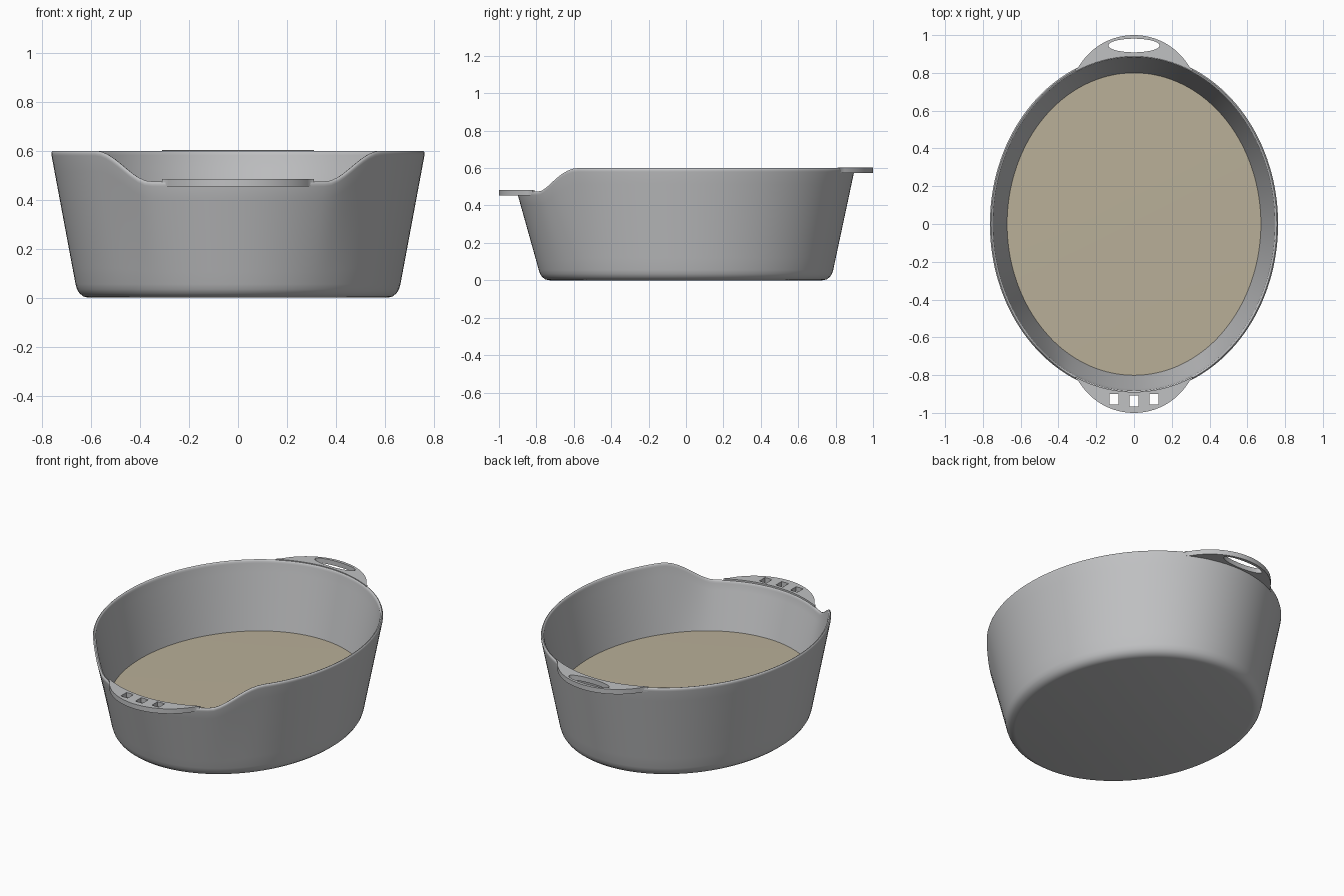
import bpy, bmesh, math

if "Cube" in bpy.data.objects:
    bpy.data.objects.remove(bpy.data.objects["Cube"])

N = 144  # segments around the oval


def material(name, rgb):
    m = bpy.data.materials.new(name)
    m.diffuse_color = (*rgb, 1)
    m.use_nodes = True
    m.node_tree.nodes["Principled BSDF"].inputs["Base Color"].default_value = m.diffuse_color
    return m


grey = material("grey plastic", (0.53, 0.535, 0.545))
sand = material("sand", (0.485, 0.43, 0.315))


def rim_height(x, y):
    """Rim is level, dipping smoothly to a low entry at the front."""
    if y > 0:
        return 0.6
    t = min(1, max(0, (abs(x) - 0.36) / 0.225))
    return 0.475 + 0.125 * t * t * (3 - 2 * t)


def loft(name, rings, mat, cap_start, cap_end, angle):
    """Skin a list of rings; each ring is (rx, ry, height function of angle)."""
    bm = bmesh.new()
    loops = []
    for rx, ry, zf in rings:
        loops.append([bm.verts.new((rx * math.cos(a), ry * math.sin(a), zf(a)))
                      for a in (2 * math.pi * i / N for i in range(N))])
    for lo, hi in zip(loops, loops[1:]):
        for i in range(N):
            j = (i + 1) % N
            bm.faces.new((lo[i], lo[j], hi[j], hi[i]))
    if cap_start:
        bm.faces.new(loops[0][::-1])
    if cap_end:
        bm.faces.new(loops[-1])
    bmesh.ops.recalc_face_normals(bm, faces=bm.faces)
    me = bpy.data.meshes.new(name)
    bm.to_mesh(me)
    bm.free()
    me.materials.append(mat)
    ob = bpy.data.objects.new(name, me)
    bpy.context.collection.objects.link(ob)
    smooth(ob, angle)
    return ob


def smooth(ob, angle):
    bpy.ops.object.select_all(action='DESELECT')
    ob.select_set(True)
    bpy.context.view_layer.objects.active = ob
    bpy.ops.object.shade_smooth_by_angle(angle=math.radians(angle))


def rim(offset):
    return lambda a: rim_height(0.763 * math.cos(a), 0.9 * math.sin(a)) + offset


def flat(z):
    return lambda a: z


def wall(p, q, steps):
    """Rings evenly spaced between ring p and ring q, both included."""
    out = []
    for k in range(steps + 1):
        t = k / steps
        out.append((p[0] + (q[0] - p[0]) * t, p[1] + (q[1] - p[1]) * t,
                    lambda a, t=t: p[2](a) * (1 - t) + q[2](a) * t))
    return out


# Tub: rounded foot, flared outer wall, rounded rim, inner wall
rings = [(0.612, 0.730, flat(0)), (0.632, 0.752, flat(0.005)), (0.648, 0.769, flat(0.018)),
         (0.658, 0.780, flat(0.034))]
rings += wall((0.664, 0.787, flat(0.055)), (0.762, 0.899, rim(-0.020)), 8)
rings += [(0.763, 0.900, rim(-0.011)), (0.761, 0.898, rim(-0.004)), (0.756, 0.893, rim(0)),
          (0.750, 0.887, rim(-0.002)), (0.746, 0.883, rim(-0.008))]
rings += wall((0.7445, 0.8815, rim(-0.018)), (0.666, 0.794, flat(0.17)), 8)
loft("tub", rings, grey, True, True, 40)

# Level sand filling
fill = [(0.673, 0.801, flat(0.2)), (0.40, 0.48, flat(0.203)), (0.10, 0.12, flat(0.204))]
loft("sand_filling", fill, sand, False, True, 40)


def handle(name, side, z, holes):
    """Flat crescent plate with cut-outs; side is +1 back, -1 front."""
    cu = bpy.data.curves.new(name, 'CURVE')
    cu.dimensions = '2D'
    cu.fill_mode = 'BOTH'
    cu.extrude = 0.015
    outer = []
    for k in range(49):
        x = -0.31 + 0.62 * k / 48
        arc = 0.66 + math.sqrt(0.34 ** 2 - x * x)
        edge = 0.898 * math.sqrt(1 - (x / 0.761) ** 2)
        outer.append((x, max(arc, edge)))
    inner = [(x, 0.889 * math.sqrt(1 - (x / 0.752) ** 2)) for x, _ in reversed(outer)]
    for pts in [outer + inner] + holes:
        sp = cu.splines.new('POLY')
        sp.points.add(len(pts) - 1)
        for p, (x, y) in zip(sp.points, pts):
            p.co = (x, y * side, 0, 1)
        sp.use_cyclic_u = True
    cu.materials.append(grey)
    ob = bpy.data.objects.new(name, cu)
    ob.location.z = z
    bpy.context.collection.objects.link(ob)
    bpy.ops.object.select_all(action='DESELECT')
    ob.select_set(True)
    bpy.context.view_layer.objects.active = ob
    bpy.ops.object.convert(target='MESH')
    smooth(bpy.context.view_layer.objects.active, 30)


# Back handle with an oval grip hole
oval = [(0.136 * math.cos(a), 0.945 + 0.036 * math.sin(a))
        for a in (2 * math.pi * i / 48 for i in range(48))]
handle("back_handle", 1, 0.589, [oval])

# Front handle with three small slots
slots = [[(cx + sx * 0.024, cy + sy * 0.028) for sx, sy in ((-1, -1), (1, -1), (1, 1), (-1, 1))]
         for cx, cy in ((-0.106, 0.928), (0, 0.937), (0.106, 0.928))]
handle("front_handle", -1, 0.469, slots)
